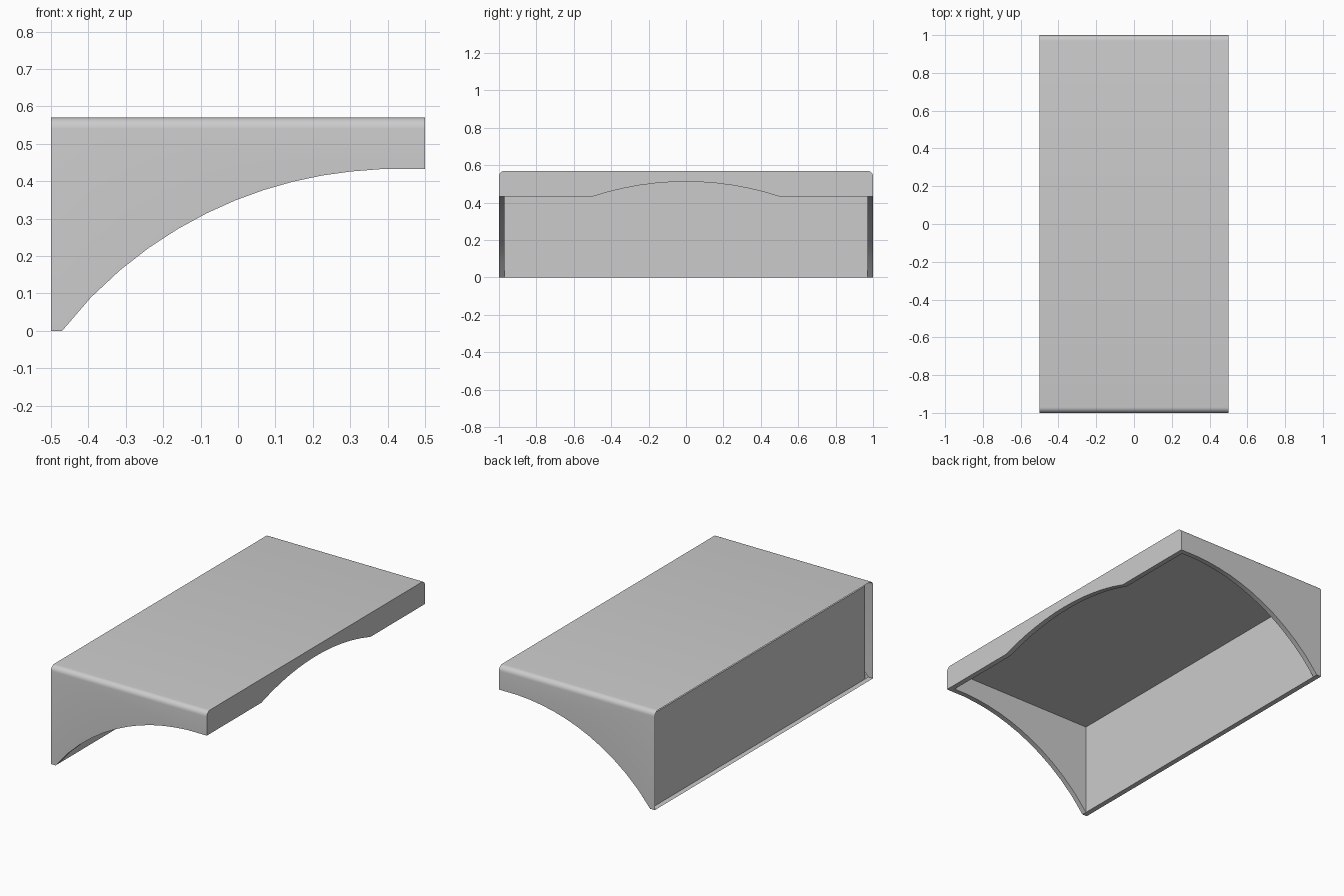
import bpy, bmesh
from math import sqrt, sin, cos, pi

cube = bpy.data.objects.get("Cube")
if cube:
    bpy.data.objects.remove(cube, do_unlink=True)

# Overall sizes
X, Y, TOP, T = 0.5, 1.0, 0.57, 0.03
LIP = 0.432                      # underside of the front lip
XI, YI, ZI = X - T, Y - T, TOP - T


def arc(a, b, centre, radius, peak, steps):
    """Points (u, z) along a circular arc whose crown is at (centre, peak)."""
    us = [a + (b - a) * i / steps for i in range(steps + 1)]
    return [(u, peak - radius + sqrt(radius**2 - (u - centre)**2)) for u in us]


# Lower edge of the end panels, as (x, z)
curve = arc(-XI, 0.38, 0.42, 1.136, LIP, 11)
curve[0], curve[-1] = (-XI, 0), (0.38, LIP)
inner_end = curve + [(XI, LIP)]
outer_end = [(-X, 0)] + inner_end + [(X, LIP)]

# Lower edge of the lip with its shallow arch, as (y, z)
arch = arc(-0.5, 0.5, 0, 1.602, LIP + 0.08, 12)
inner_lip = [(-YI, LIP)] + arch + [(YI, LIP)]
outer_lip = [(-Y, LIP)] + inner_lip + [(Y, LIP)]

# Top section with both long ends rounded, as (y, z)
round_end = [(YI + T * cos(i * pi / 12), ZI + T * sin(i * pi / 12)) for i in range(7)]
roof = round_end + [(-y, z) for y, z in reversed(round_end)]

bm = bmesh.new()


def panel(points):
    bm.faces.new([bm.verts.new(p) for p in points])


def strip(a, b):
    for i in range(len(a) - 1):
        panel([a[i], a[i + 1], b[i + 1], b[i]])


def at_x(x, pts):
    return [(x, y, z) for y, z in pts]


def at_y(y, pts):
    return [(x, y, z) for x, z in pts]


# End panels: outer skin, inner skin and curved rim
for s in (-1, 1):
    panel(at_y(s * Y, outer_end + [(X, ZI), (-X, ZI)]))
    panel(at_y(s * YI, inner_end + [(XI, ZI), (-XI, ZI)]))
    strip(at_y(s * Y, outer_end), at_y(s * YI, outer_end))

# Roof skin, and lip with its rim
strip(at_x(X, roof), at_x(-X, roof))
panel(at_x(X, outer_lip + roof))
panel(at_x(XI, inner_lip + [(YI, ZI), (-YI, ZI)]))
strip(at_x(X, inner_lip), at_x(XI, inner_lip))

# Ceiling, inner wall and foot; the mounting side stays open
panel([(-XI, -YI, ZI), (XI, -YI, ZI), (XI, YI, ZI), (-XI, YI, ZI)])
panel([(-XI, -YI, 0), (-XI, YI, 0), (-XI, YI, ZI), (-XI, -YI, ZI)])
panel([(-X, -YI, 0), (-X, YI, 0), (-XI, YI, 0), (-XI, -YI, 0)])

bmesh.ops.remove_doubles(bm, verts=bm.verts, dist=0.0005)
bmesh.ops.recalc_face_normals(bm, faces=bm.faces)
mesh = bpy.data.meshes.new("canopy_shell")
bm.to_mesh(mesh)
bm.free()
canopy = bpy.data.objects.new("canopy_shell", mesh)
bpy.context.collection.objects.link(canopy)

# Plain grey material
grey = bpy.data.materials.new("light_grey")
grey.use_nodes = True
color = (0.6, 0.6, 0.6, 1)
grey.diffuse_color = color
grey.node_tree.nodes["Principled BSDF"].inputs["Base Color"].default_value = color
mesh.materials.append(grey)

# Smooth the rounded edges only
bpy.ops.object.select_all(action="DESELECT")
canopy.select_set(True)
bpy.context.view_layer.objects.active = canopy
bpy.ops.object.shade_smooth_by_angle()
